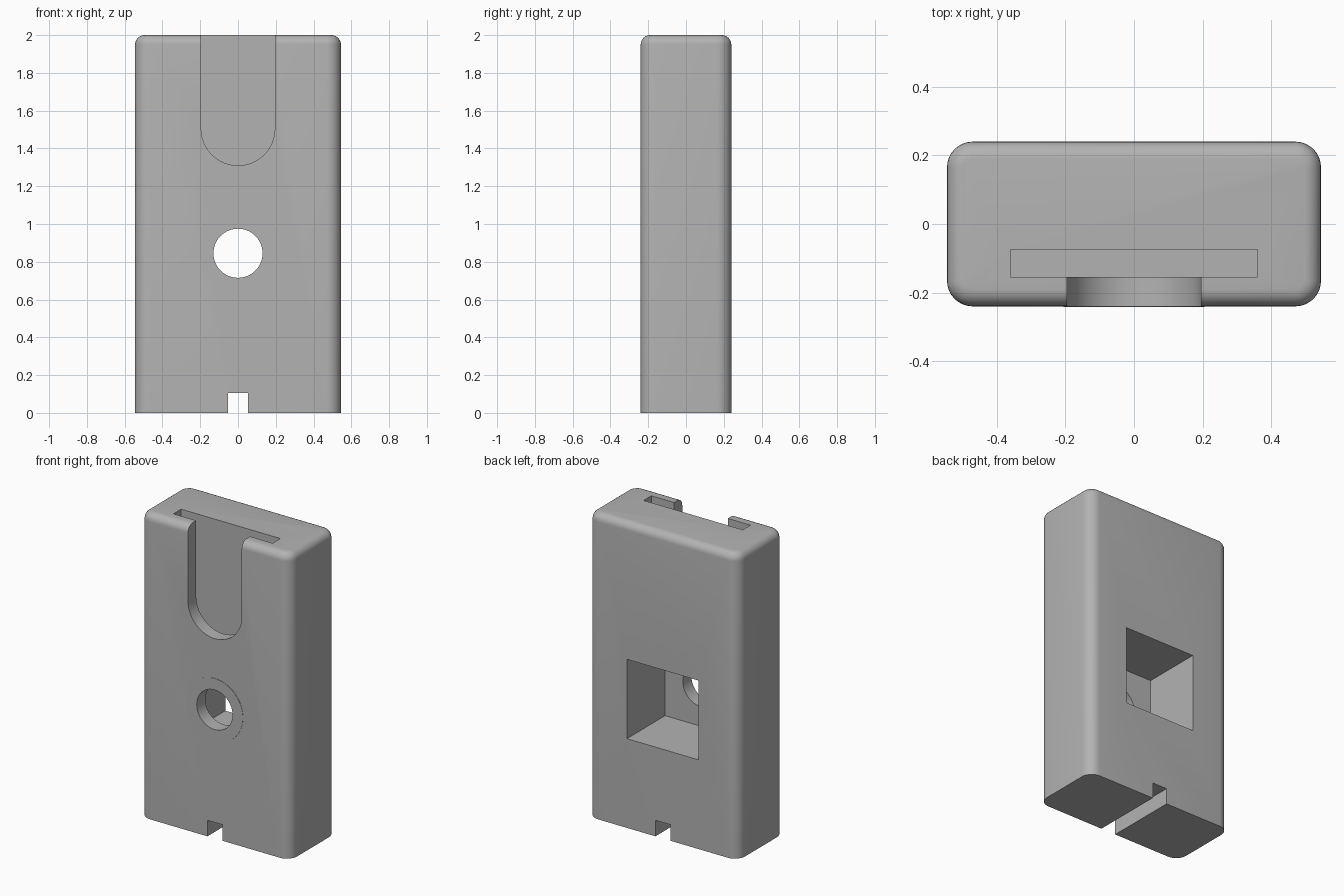
import bpy, bmesh, math
from mathutils import Matrix, Vector

if "Cube" in bpy.data.objects:
    bpy.data.objects.remove(bpy.data.objects["Cube"], do_unlink=True)

grey = bpy.data.materials.new("plain grey")
grey.use_nodes = True
COLOUR = (0.45, 0.45, 0.45, 1)
grey.diffuse_color = COLOUR
grey.node_tree.nodes["Principled BSDF"].inputs["Base Color"].default_value = COLOUR


def finish(name, bm):
    bmesh.ops.recalc_face_normals(bm, faces=bm.faces[:])
    mesh = bpy.data.meshes.new(name)
    bm.to_mesh(mesh)
    bm.free()
    mesh.materials.append(grey)
    obj = bpy.data.objects.new(name, mesh)
    bpy.context.collection.objects.link(obj)
    return obj


def box_bm(x, y, z):
    """Box from (min, max) ranges."""
    bm = bmesh.new()
    bmesh.ops.create_cube(bm, size=1)
    for v in bm.verts:
        v.co = Vector([r[0] if c < 0 else r[1] for c, r in zip(v.co, (x, y, z))])
    return bm


def prism_y(name, outline, y0, y1):
    """Extrude an x-z outline along y."""
    bm = bmesh.new()
    face = bm.faces.new([bm.verts.new((x, y0, z)) for x, z in outline])
    ext = bmesh.ops.extrude_face_region(bm, geom=[face])
    verts = [g for g in ext["geom"] if isinstance(g, bmesh.types.BMVert)]
    bmesh.ops.translate(bm, verts=verts, vec=(0, y1 - y0, 0))
    return finish(name, bm)


def arc(r, zc, start, end, n):
    return [(r * math.cos(start + (end - start) * i / n),
             zc + r * math.sin(start + (end - start) * i / n)) for i in range(n + 1)]


def smooth(obj):
    bpy.ops.object.select_all(action='DESELECT')
    obj.select_set(True)
    bpy.context.view_layer.objects.active = obj
    bpy.ops.object.shade_smooth_by_angle(angle=math.radians(30))


W, D, H = 0.545, 0.24, 2.0
WALL = -0.155       # inner face of the front wall
HOLE_Z = 0.845

# Body: rounded upright edges and top rim, sharp base
bm = box_bm((-W, W), (-D, D), (0, H))
upright = [e for e in bm.edges if abs(e.verts[0].co.z - e.verts[1].co.z) > 1]
bmesh.ops.bevel(bm, geom=upright, offset=0.075, segments=8, profile=0.5, affect='EDGES')
rim = [e for e in bm.edges if all(v.co.z > H - 0.001 for v in e.verts)]
bmesh.ops.bevel(bm, geom=rim, offset=0.05, segments=6, profile=0.5, affect='EDGES')
body = finish("body", bm)

# Cutters: card slot, thumb cutout, rear pocket, round hole, base groove
thumb = arc(0.195, 1.505, math.pi, 2 * math.pi, 32) + [(0.195, 2.1), (-0.195, 2.1)]
cutters = [
    finish("slot_cutter", box_bm((-0.36, 0.36), (WALL, -0.075), (1.2, 2.1))),
    prism_y("thumb_cutter", thumb, -0.4, WALL + 0.02),
    finish("pocket_cutter", box_bm((-0.26, 0.26), (WALL, 0.4), (HOLE_Z - 0.26, HOLE_Z + 0.26))),
    prism_y("hole_cutter", arc(0.16, HOLE_Z, 0, 2 * math.pi, 48)[:-1], -0.4, 0),
    finish("groove_cutter", box_bm((-0.054, 0.054), (-0.4, 0.4), (-0.1, 0.105))),
]
bpy.context.view_layer.objects.active = body
for cutter in cutters:
    cutter.hide_render = True
    mod = body.modifiers.new(cutter.name, 'BOOLEAN')
    mod.operation, mod.solver, mod.object = 'DIFFERENCE', 'EXACT', cutter
    bpy.ops.object.modifier_apply(modifier=mod.name)
    bpy.data.objects.remove(cutter, do_unlink=True)
smooth(body)

# Ring lining the round hole, just proud of the wall on both sides
bm = bmesh.new()
profile = [(0.13, -D - 0.002), (0.205, -D - 0.002), (0.205, WALL + 0.002), (0.13, WALL + 0.002)]
loop = [bm.verts.new((r, y, 0)) for r, y in profile]
edges = [bm.edges.new((loop[i], loop[(i + 1) % 4])) for i in range(4)]
bmesh.ops.spin(bm, geom=loop + edges, cent=(0, 0, 0), axis=(0, 1, 0),
               angle=2 * math.pi, steps=64, use_merge=True)
bmesh.ops.remove_doubles(bm, verts=bm.verts[:], dist=0.0001)
bmesh.ops.translate(bm, verts=bm.verts[:], vec=(0, 0, HOLE_Z))
smooth(finish("hole_ring", bm))
